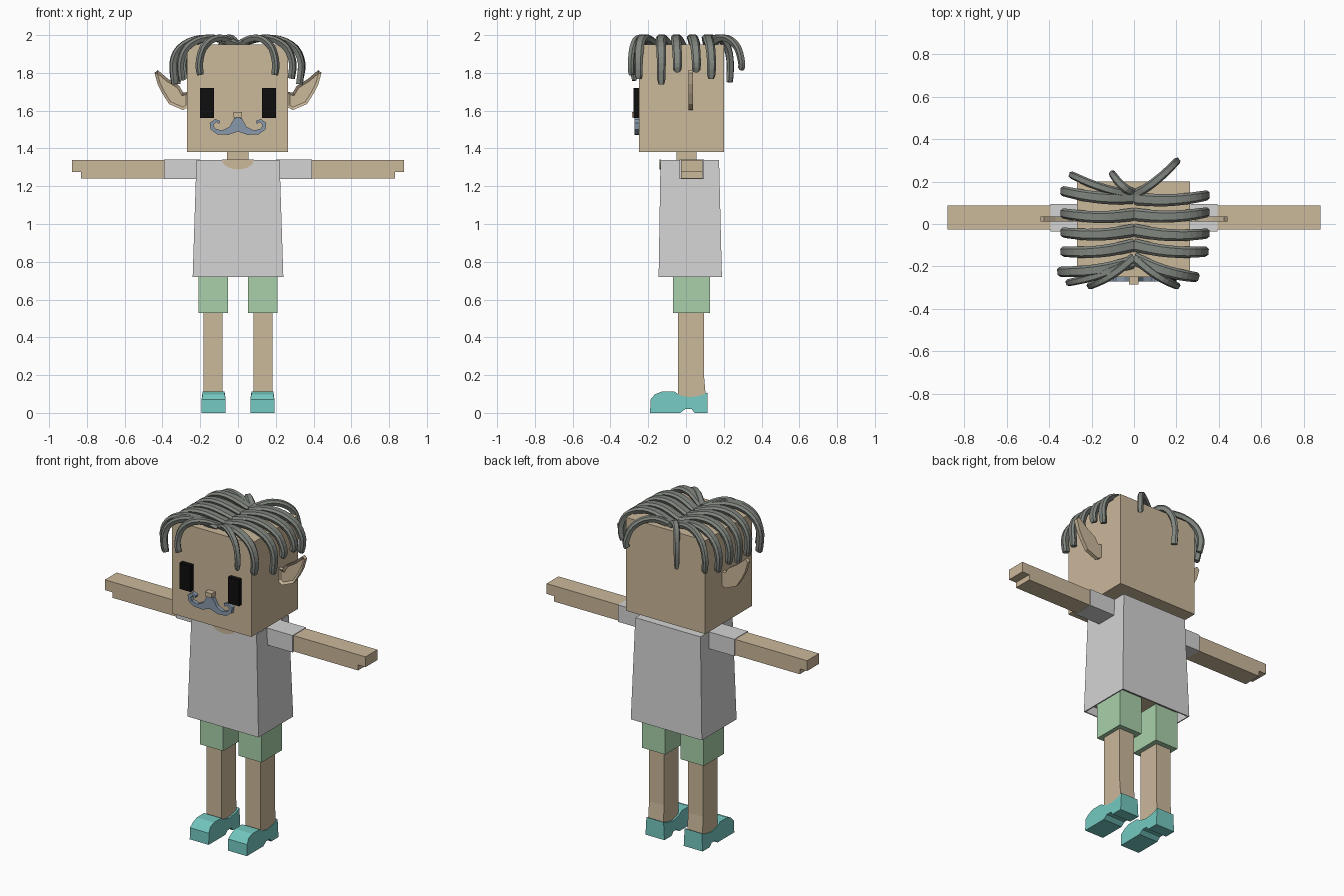
import bpy, bmesh, math
from mathutils import Vector

cube = bpy.data.objects.get("Cube")
if cube:
    bpy.data.objects.remove(cube, do_unlink=True)


def material(name, r, g, b):
    lin = [((c / 255 + 0.055) / 1.055) ** 2.4 for c in (r, g, b)] + [1]
    m = bpy.data.materials.new(name)
    m.use_nodes = True
    m.diffuse_color = lin
    m.node_tree.nodes["Principled BSDF"].inputs["Base Color"].default_value = lin
    return m


SKIN = material("skin", 203, 184, 155)
SHIRT = material("shirt grey", 211, 211, 211)
GREEN = material("shorts green", 168, 208, 170)
TEAL = material("shoe teal", 116, 200, 192)
HAIR = material("hair grey", 128, 133, 126)
BLUE = material("moustache blue", 136, 153, 172)
BLACK = material("eye black", 14, 14, 14)


def finish(name, bm, mat):
    bmesh.ops.recalc_face_normals(bm, faces=bm.faces)
    me = bpy.data.meshes.new(name)
    bm.to_mesh(me)
    bm.free()
    me.materials.append(mat)
    ob = bpy.data.objects.new(name, me)
    bpy.context.collection.objects.link(ob)
    return ob


def loft(rings, cap_start=True, cap_end=True):
    """Skin a list of equal-length point rings."""
    bm = bmesh.new()
    vs = [[bm.verts.new(p) for p in ring] for ring in rings]
    n = len(vs[0])
    for a, b in zip(vs, vs[1:]):
        for i in range(n):
            j = (i + 1) % n
            bm.faces.new((a[i], a[j], b[j], b[i]))
    if cap_start:
        bm.faces.new(vs[0])
    if cap_end:
        bm.faces.new(vs[-1])
    return bm


def rect(x0, x1, y0, y1, z):
    return [(x0, y0, z), (x1, y0, z), (x1, y1, z), (x0, y1, z)]


def box(name, mat, x, y, z, s=1):
    return finish(name, loft([rect(s * x[0], s * x[1], *y, h) for h in z]), mat)


def plate(pts, y0, y1, s=1):
    """Front outline (x, z) extruded along y."""
    return loft([[(s * x, y, z) for x, z in pts] for y in (y0, y1)])


# Head, neck, nose
box("head", SKIN, (-0.27, 0.265), (-0.25, 0.2), (1.38, 1.95))
box("neck", SKIN, (-0.058, 0.055), (-0.05, 0.055), (1.32, 1.4))
box("nose", SKIN, (-0.024, 0.022), (-0.285, -0.245), (1.565, 1.592))

# Shirt is an open shell over the body
shirt = finish("shirt", loft([rect(-0.24, 0.24, -0.145, 0.19, 0.72),
                              rect(-0.22, 0.22, -0.135, 0.175, 1.34)], cap_start=False), SHIRT)
shell = shirt.modifiers.new("thickness", 'SOLIDIFY')
shell.thickness = 0.01
box("body", SKIN, (-0.2, 0.2), (-0.12, 0.16), (0.76, 1.32))

# Half-round neckline
arc = [(0.085 * math.cos(a), 1.341 - 0.052 * math.sin(a))
       for a in (math.pi * i / 10 for i in range(11))]
finish("neckline", plate(arc, -0.14, -0.132), SKIN)

# Moustache, one half outline mirrored at the centre
half = [(0, 1.565), (0.02, 1.56), (0.045, 1.515), (0.085, 1.495), (0.122, 1.505),
        (0.13, 1.525), (0.115, 1.54), (0.1, 1.53), (0.094, 1.545), (0.12, 1.556),
        (0.15, 1.535), (0.145, 1.5), (0.11, 1.475), (0.05, 1.472), (0, 1.49)]

ear_outline = [(0.26, 1.70), (0.29, 1.695), (0.31, 1.73), (0.37, 1.768), (0.425, 1.815),
               (0.442, 1.80), (0.425, 1.74), (0.40, 1.69), (0.365, 1.635),
               (0.29, 1.603), (0.26, 1.62)]

# Side profile (y, z) of a shoe with a raised arch and low heel
shoe_profile = [(-0.19, 0), (-0.03, 0), (-0.005, 0.02), (0.03, 0.02), (0.045, 0), (0.115, 0),
                (0.115, 0.108), (0.08, 0.092), (0.02, 0.082), (-0.03, 0.092), (-0.06, 0.112),
                (-0.13, 0.112), (-0.165, 0.098), (-0.188, 0.07)]

for s, side in ((1, "left"), (-1, "right")):
    finish(side + "_moustache", plate(half, -0.272, -0.248, s), BLUE)
    box(side + "_eye", BLACK, (0.127, 0.2), (-0.277, -0.248), (1.56, 1.72), s)

    # Ear with a sunken front
    bm = plate(ear_outline, 0.012, 0.036, s)
    bmesh.ops.recalc_face_normals(bm, faces=bm.faces)
    front = [f for f in bm.faces if f.normal.y < -0.9]
    bmesh.ops.inset_individual(bm, faces=front, thickness=0.014, use_even_offset=True)
    for v in front[0].verts:
        v.co.y += 0.01
    finish(side + "_ear", bm, SKIN)

    # Arm with a notched hand
    box(side + "_sleeve", SHIRT, (0.2, 0.393), (-0.035, 0.095), (1.238, 1.341), s)
    arm = [(0.38, 1.242), (0.83, 1.242), (0.83, 1.275), (0.88, 1.275), (0.88, 1.338), (0.38, 1.338)]
    finish(side + "_arm", plate(arm, -0.027, 0.088, s), SKIN)

    # Leg flaring at the heel
    box(side + "_shorts", GREEN, (0.052, 0.208), (-0.07, 0.126), (0.53, 0.78), s)
    a, b = 0.081 * s, 0.183 * s
    finish(side + "_leg", loft([rect(a, b, -0.042, 0.106, 0.07), rect(a, b, -0.042, 0.095, 0.2),
                                rect(a, b, -0.042, 0.095, 0.6)]), SKIN)

    # Shoe, slightly narrower on top
    rings = []
    for e in (-1, 1):
        rings.append([(s * (0.129 + e * (0.064 if z < 0.075 else 0.058)), y, z)
                      for y, z in shoe_profile])
    finish(side + "_shoe", loft(rings), TEAL)


def spline(pts, steps=3):
    """Smooth path through control points."""
    p = [pts[0]] + pts + [pts[-1]]
    out = []
    for i in range(1, len(p) - 2):
        a, b, c, d = p[i - 1:i + 3]
        for k in range(steps):
            t = k / steps
            out.append(0.5 * (2 * b + (c - a) * t + (2 * a - 5 * b + 4 * c - d) * t * t
                              + (3 * b - a - 3 * c + d) * t ** 3))
    return out + [pts[-1]]


def strand(name, y0, ex, ey, ez, width):
    """Flat lock of hair rising from the parting and hanging over the edge."""
    x0 = math.copysign(0.005, ex)
    flat = Vector((ex - x0, ey - y0, 0))
    across = Vector((-flat.y, flat.x, 0)).normalized()
    steps = ((0, 1.95), (0.35, 1.983), (0.66, 1.977), (0.9, 1.93), (1, 1.85), (0.97, ez))
    ctrl = [Vector((x0 + flat.x * f, y0 + flat.y * f - 0.015 * math.sin(math.pi * f), z))
            for f, z in steps]
    path = spline(ctrl)
    rings = []
    for i, p in enumerate(path):
        t = (path[min(i + 1, len(path) - 1)] - path[max(i - 1, 0)]).normalized()
        up = across.cross(t).normalized()
        k = i / (len(path) - 1)
        w = width * (1 - 0.3 * k) * (0.7 if i == len(path) - 1 else 1)
        h = 0.017
        rings.append([p + across * (w * u) + up * (h * v) for u, v in
                      ((-1, -0.3), (-0.6, 1), (0.6, 1), (1, -0.3), (0.6, -1), (-0.6, -1))])
    finish(name, loft(rings), HAIR)


# Locks: root y, tip x, tip y, tip z
wide = [(0.12, 0.34, 0.135, 1.77), (0.045, 0.34, 0.055, 1.81), (-0.03, 0.34, -0.045, 1.81),
        (-0.1, 0.335, -0.13, 1.74), (-0.165, 0.29, -0.25, 1.77),
        (0.125, -0.33, 0.155, 1.76), (0.045, -0.33, 0.05, 1.77), (-0.03, -0.33, -0.04, 1.74),
        (-0.1, -0.33, -0.13, 1.75), (-0.18, -0.345, -0.225, 1.74)]
thin = [(0.14, 0.2, 0.295, 1.82), (0.15, -0.1, 0.235, 1.75), (0.14, -0.29, 0.23, 1.77),
        (-0.16, 0.2, -0.29, 1.79), (-0.16, -0.205, -0.29, 1.79), (-0.17, -0.305, -0.275, 1.76)]
for i, lock in enumerate(wide):
    strand(f"side_hair_{i + 1}", *lock, 0.031)
for i, lock in enumerate(thin):
    strand(f"fringe_hair_{i + 1}", *lock, 0.022)
